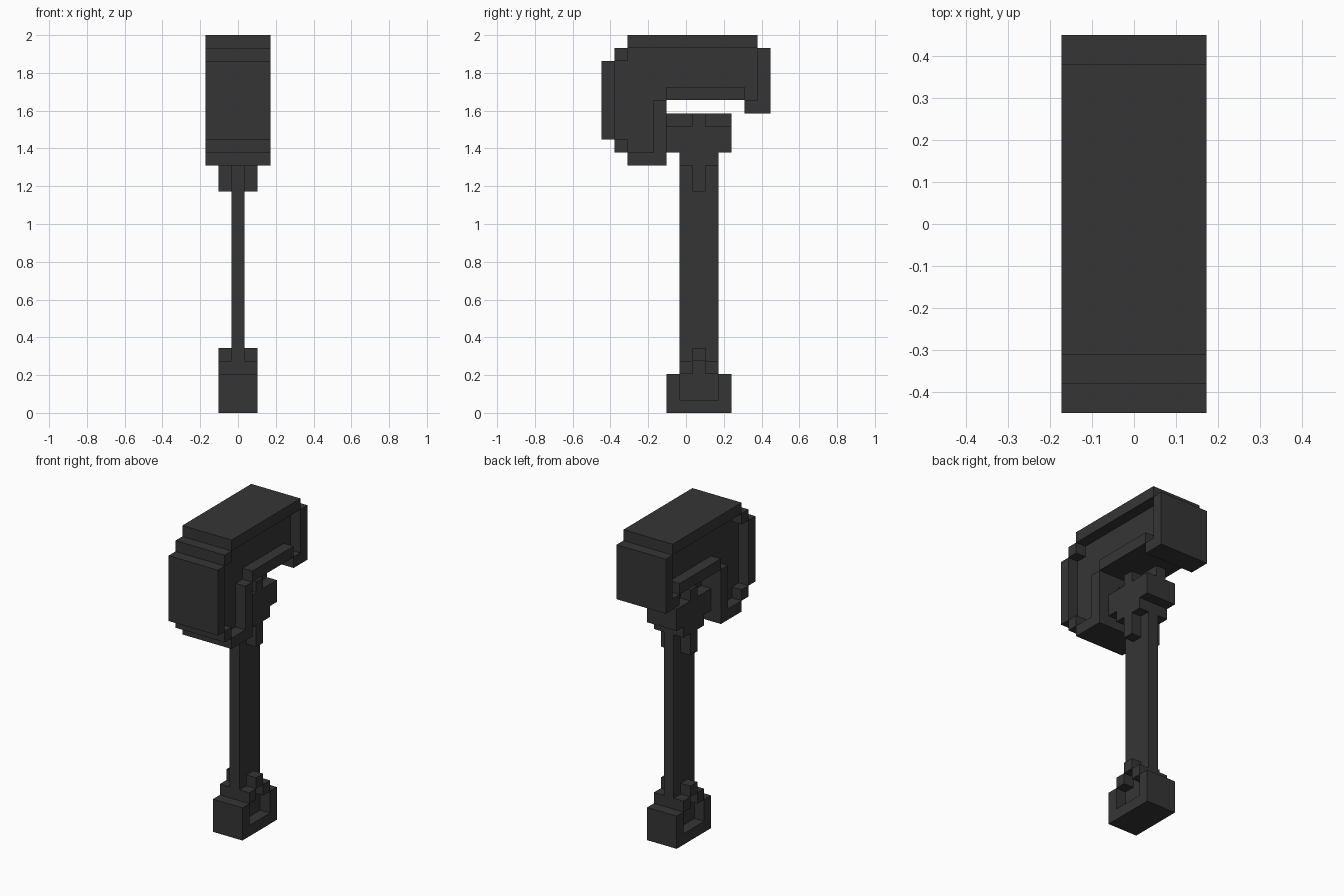
import bpy, bmesh
from mathutils import Vector

cube = bpy.data.objects.get("Cube")
if cube:
    bpy.data.objects.remove(cube, do_unlink=True)

U = 2 / 29                      # edge of one block
ORIGIN = Vector((0, -6.5, 0))   # front bottom corner of the block grid

mat = bpy.data.materials.new("dark_grey")
mat.use_nodes = True
grey = (0.036, 0.036, 0.036, 1)
mat.diffuse_color = grey
mat.node_tree.nodes["Principled BSDF"].inputs["Base Color"].default_value = grey

AXES = [Vector((1, 0, 0)), Vector((0, 1, 0)), Vector((0, 0, 1))]


def blocks(half, y0, y1, z0, z1, both_sides=False):
    """Cells of a slab across the width, or only its two outer layers."""
    xs = (-half, half) if both_sides else range(-half, half + 1)
    return {(x, y, z) for x in xs for y in range(y0, y1) for z in range(z0, z1)}


def build(name, cells):
    """Skin the cells with outer faces only, then merge the flat areas."""
    bm = bmesh.new()
    for cell in cells:
        centre = Vector(cell) + ORIGIN + Vector((0, 0.5, 0.5))
        for i, n in enumerate(AXES):
            u, v = AXES[(i + 1) % 3] / 2, AXES[(i + 2) % 3] / 2
            for s in (1, -1):
                if tuple(int(c) for c in Vector(cell) + n * s) in cells:
                    continue
                ring = [u + v, v - u, -u - v, u - v][::s]
                bm.faces.new([bm.verts.new((centre + n * s / 2 + c) * U) for c in ring])
    bmesh.ops.remove_doubles(bm, verts=bm.verts, dist=U / 100)
    bmesh.ops.dissolve_limit(bm, angle_limit=0.01, verts=bm.verts, edges=bm.edges)
    mesh = bpy.data.meshes.new(name)
    bm.to_mesh(mesh)
    bm.free()
    mesh.materials.append(mat)
    bpy.context.collection.objects.link(bpy.data.objects.new(name, mesh))


# Head: recessed core, then the raised rim around it
head = blocks(1, 1, 5, 20, 28) | blocks(1, 5, 12, 24, 28)
for rim in [(0, 1, 21, 27), (1, 2, 27, 28), (2, 12, 28, 29), (12, 13, 23, 28),
            (11, 12, 23, 24), (5, 11, 24, 25), (4, 5, 19, 24), (2, 4, 19, 20),
            (1, 2, 20, 21)]:
    head |= blocks(2, *rim)
build("hammer_head", head)

# Handle: thin shaft with a collar under the head and a pommel at the foot
handle = blocks(0, 6, 9, 0, 23) | blocks(0, 5, 10, 20, 23)
for plate in [(5, 10, 20, 22), (7, 8, 22, 23), (6, 9, 19, 20), (7, 8, 17, 19)]:
    handle |= blocks(1, *plate, both_sides=True)
for rim in [(5, 10, 0, 1), (5, 6, 1, 3), (9, 10, 1, 3), (6, 7, 3, 4),
            (8, 9, 3, 4), (7, 8, 4, 5)]:
    handle |= blocks(1, *rim)
build("handle", handle)
